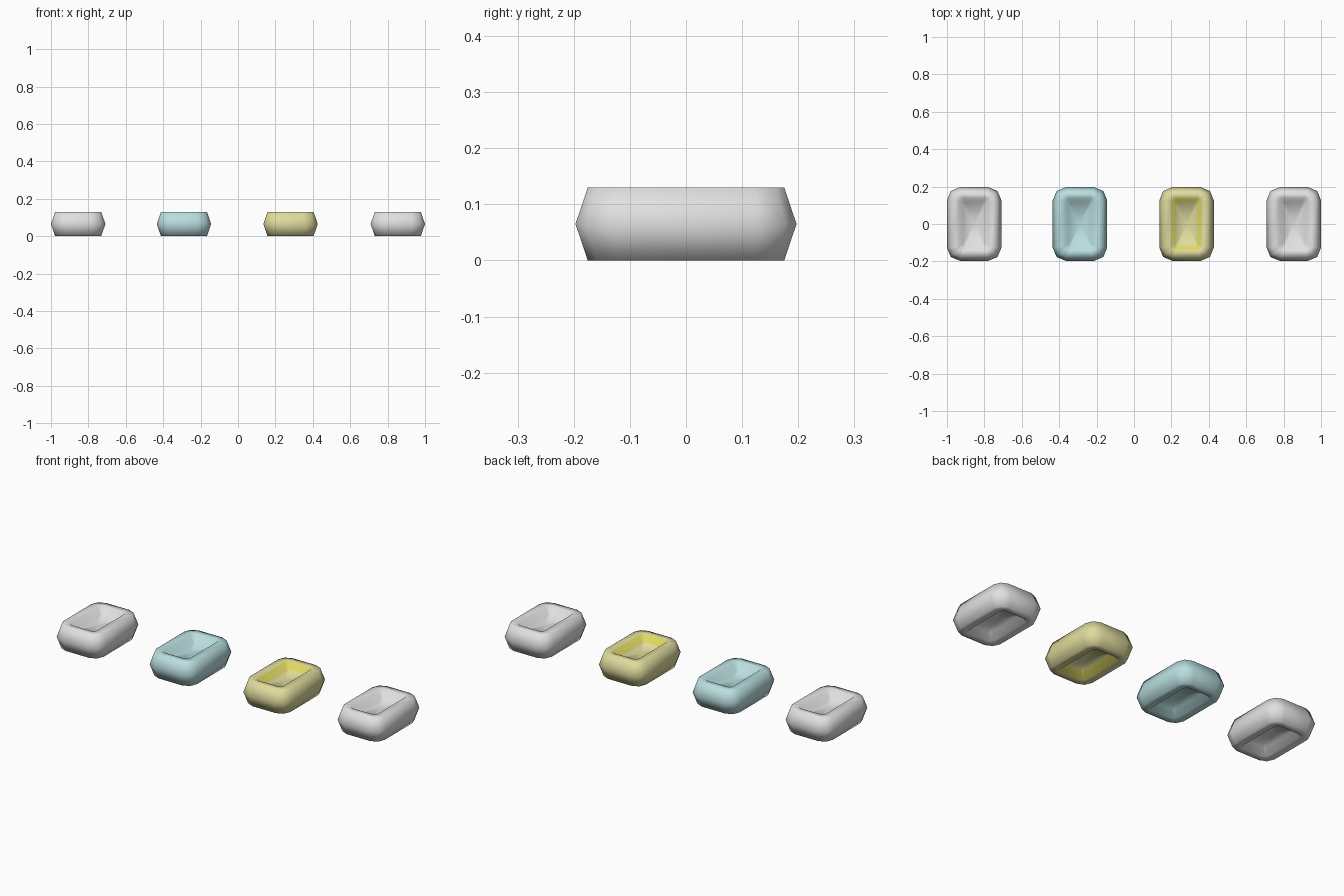
import bpy, bmesh, math

if "Cube" in bpy.data.objects:
    bpy.data.objects.remove(bpy.data.objects["Cube"])

def material(name, rgb):
    m = bpy.data.materials.new(name)
    m.diffuse_color = (*rgb, 1)
    m.use_nodes = True
    m.node_tree.nodes["Principled BSDF"].inputs["Base Color"].default_value = m.diffuse_color
    return m

grey = material("light grey", (0.75, 0.75, 0.75))
blue = material("pale blue", (0.49, 0.73, 0.74))
yellow = material("pale yellow", (0.74, 0.71, 0.34))
bright = material("bright yellow", (0.74, 0.69, 0.12))

MID = 0.065

def outline(hx, hy, r, seg=2):
    """Rounded rectangle with a few segments per corner."""
    pts = []
    for q, (sx, sy) in enumerate(((1, 1), (-1, 1), (-1, -1), (1, -1))):
        for i in range(seg + 1):
            a = math.pi / 2 * (q + i / seg)
            pts.append((sx * (hx - r) + r * math.cos(a), sy * (hy - r) + r * math.sin(a)))
    return pts

def pillow(name, x, mat, wall_mat):
    # rings from the upper floor, over the rim, to the lower floor: hx, hy, corner, z
    top = [(0.058, 0.118, 0.012, MID + 0.028), (0.079, 0.138, 0.022, 0.13), (0.123, 0.175, 0.053, 0.13)]
    rings = top + [(0.1455, 0.197, 0.070, MID)]
    rings += [(a, b, r, 2 * MID - z) for a, b, r, z in reversed(top)]
    bm = bmesh.new()
    loops = [[bm.verts.new((px, py, z)) for px, py in outline(a, b, r)] for a, b, r, z in rings]
    n = len(loops[0])
    for k in range(len(loops) - 1):
        for i in range(n):
            j = (i + 1) % n
            f = bm.faces.new((loops[k][i], loops[k][j], loops[k + 1][j], loops[k + 1][i]))
            f.material_index = 1 if k in (0, len(loops) - 2) else 0   # dish walls
    # dish floors, fanned to a centre point so they shade evenly
    for loop in (loops[0], loops[-1]):
        c = bm.verts.new((0, 0, loop[0].co.z))
        for i in range(n):
            bm.faces.new((loop[i], loop[(i + 1) % n], c))
    for f in bm.faces:
        f.smooth = True
    bmesh.ops.recalc_face_normals(bm, faces=bm.faces[:])
    me = bpy.data.meshes.new(name)
    bm.to_mesh(me)
    bm.free()
    me.materials.append(mat)
    me.materials.append(wall_mat)
    ob = bpy.data.objects.new(name, me)
    ob.location.x = x
    bpy.context.collection.objects.link(ob)

# four dished blocks in a row
pillow("left_grey_block", -0.8545, grey, grey)
pillow("blue_block", -0.289, blue, blue)
pillow("yellow_block", 0.281, yellow, bright)
pillow("right_grey_block", 0.8545, grey, grey)
